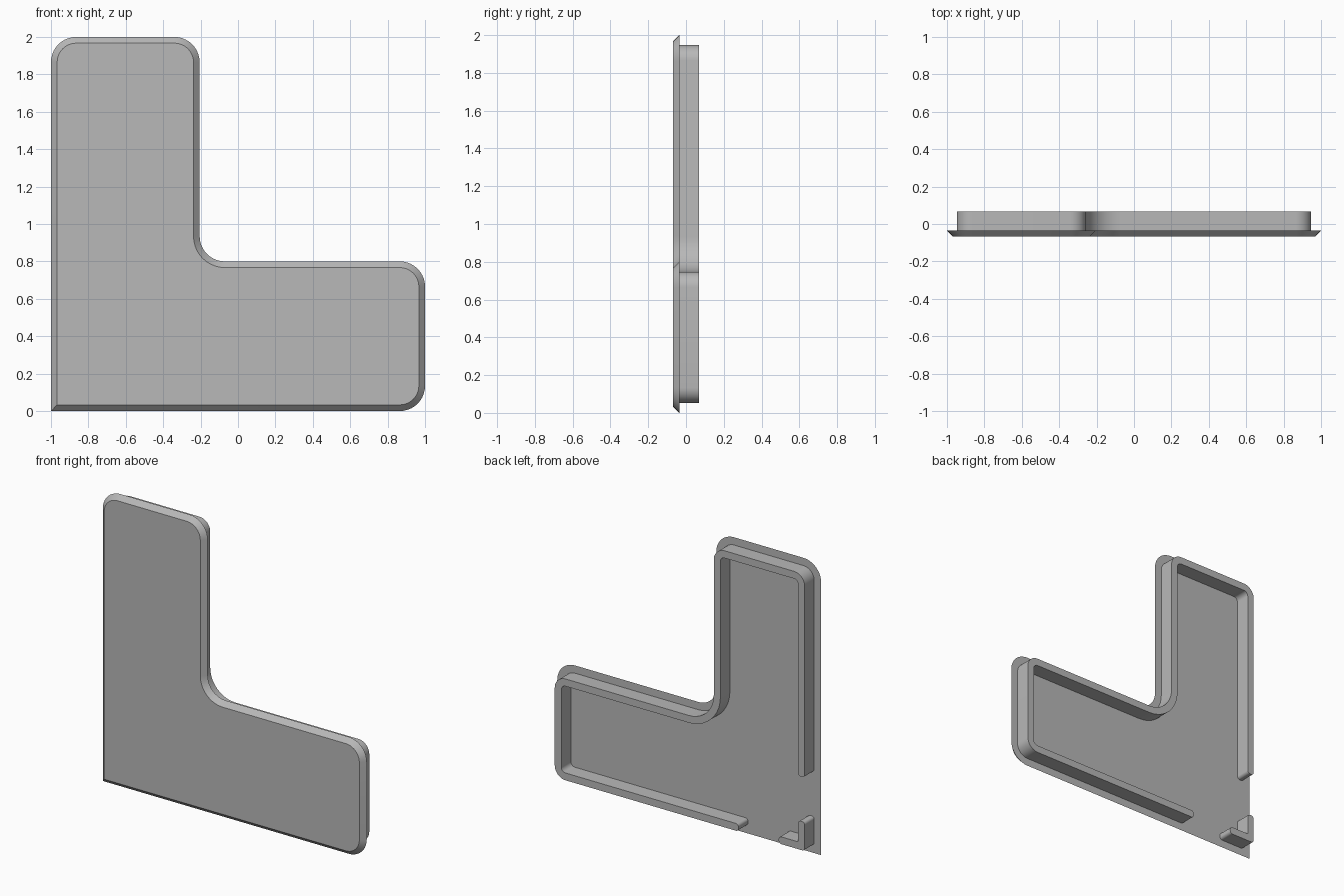
import bpy, bmesh, math
from mathutils import Vector

cube = bpy.data.objects.get("Cube")
if cube:
    bpy.data.objects.remove(cube, do_unlink=True)

grey = bpy.data.materials.new("plain grey")
grey.use_nodes = True
colour = (0.48, 0.48, 0.48, 1)
grey.diffuse_color = colour
grey.node_tree.nodes["Principled BSDF"].inputs["Base Color"].default_value = colour

FRONT, BACK, RIM = -0.068, -0.035, 0.068   # depths along y
ROUND = 0.135                              # corner radius of the plate
MARGIN, THICK = 0.053, 0.05                # rib inset and rib thickness
END = 0.02                                 # rounding of the rib ends


def corners(d):
    """Right-angled L outline moved inwards by d, as (x, z, radius)."""
    r = ROUND - d
    return [(-1 + d, d, 0), (-1 + d, 2 - d, r), (-0.205 - d, 2 - d, r),
            (-0.205 - d, 0.8 - d, ROUND + d), (1 - d, 0.8 - d, r), (1 - d, d, r)]


def fillet(points, steps=10):
    """Round each right-angled corner of a closed outline."""
    loop = []
    for i, (x, z, r) in enumerate(points):
        p = Vector((x, z))
        if r <= 0:
            loop.append(p)
            continue
        u = (Vector(points[i - 1][:2]) - p).normalized()
        v = (Vector(points[(i + 1) % len(points)][:2]) - p).normalized()
        for k in range(steps + 1):
            t = math.pi / 2 * k / steps
            loop.append(p + r * (u * (1 - math.sin(t)) + v * (1 - math.cos(t))))
    return loop


def slab(name, front, back, y0, y1):
    """Solid between two matching outlines."""
    bm = bmesh.new()
    a = [bm.verts.new((p.x, y0, p.y)) for p in front]
    b = [bm.verts.new((p.x, y1, p.y)) for p in back]
    bm.faces.new(a)
    bm.faces.new(b[::-1])
    for i in range(len(a)):
        bm.faces.new((a[i - 1], a[i], b[i], b[i - 1]))
    bmesh.ops.recalc_face_normals(bm, faces=bm.faces)
    mesh = bpy.data.meshes.new(name)
    bm.to_mesh(mesh)
    bm.free()
    mesh.materials.append(grey)
    obj = bpy.data.objects.new(name, mesh)
    bpy.context.collection.objects.link(obj)
    return obj


# Face plate with a chamfered front edge
chamfer = BACK - FRONT
plate = slab("face_plate", fillet(corners(chamfer)), fillet(corners(0)), FRONT, BACK)

# Long rib that follows the outline, open near the sharp corner
outer, inner = corners(MARGIN), corners(MARGIN + THICK)
lo, hi = outer[0][0], inner[0][0]
bottom, top = outer[0][1], inner[0][1]
gap = 0.555
rib = ([(lo, gap, END)] + outer[1:] + [(gap - 1, bottom, END), (gap - 1, top, END)]
       + inner[:0:-1] + [(hi, gap, END)])
rib_loop = fillet(rib)
long_rib = slab("outline_rib", rib_loop, rib_loop, BACK, RIM)

# Small angle bracket in the sharp corner
arm = 0.25
bracket_loop = fillet([(lo, bottom, END), (lo, arm, END), (hi, arm, END), (hi, top, 0),
                       (arm - 1, top, END), (arm - 1, bottom, END)])
bracket = slab("corner_bracket", bracket_loop, bracket_loop, BACK, RIM)

bpy.ops.object.select_all(action='DESELECT')
for obj in (plate, long_rib, bracket):
    obj.select_set(True)
bpy.context.view_layer.objects.active = plate
bpy.ops.object.shade_smooth_by_angle(angle=math.radians(30))
